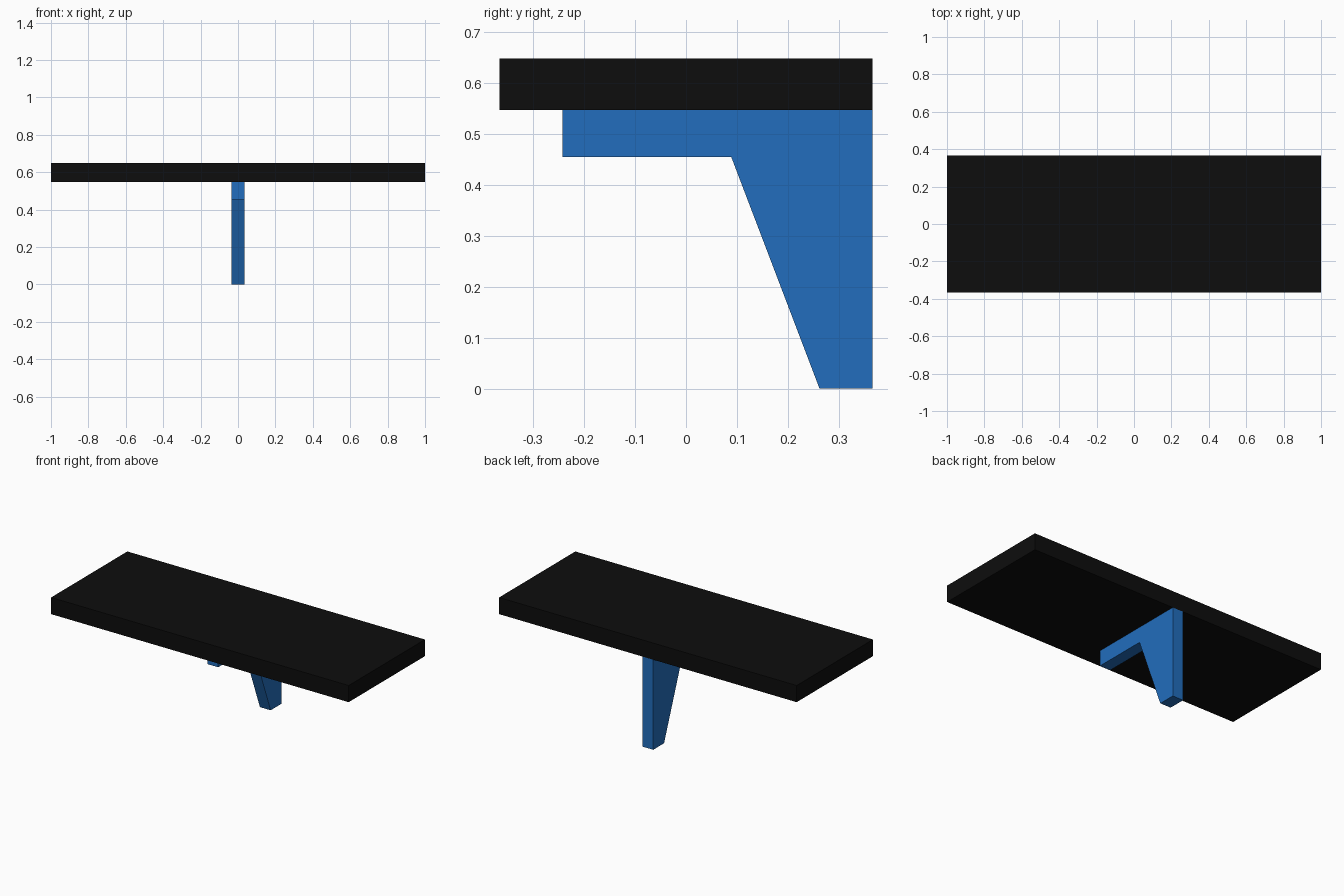
import bpy
import bmesh

cube = bpy.data.objects.get("Cube")
if cube:
    bpy.data.objects.remove(cube, do_unlink=True)


def make_material(name, rgb):
    mat = bpy.data.materials.new(name)
    mat.use_nodes = True
    color = (*rgb, 1)
    mat.diffuse_color = color
    mat.node_tree.nodes["Principled BSDF"].inputs["Base Color"].default_value = color
    return mat


def extrude_profile(name, profile, half_width, mat):
    """Extrude a side profile of (y, z) points symmetrically along x."""
    bm = bmesh.new()
    face = bm.faces.new([bm.verts.new((-half_width, y, z)) for y, z in profile])
    result = bmesh.ops.extrude_face_region(bm, geom=[face])
    moved = [v for v in result["geom"] if isinstance(v, bmesh.types.BMVert)]
    bmesh.ops.translate(bm, verts=moved, vec=(2 * half_width, 0, 0))
    bmesh.ops.recalc_face_normals(bm, faces=bm.faces)
    mesh = bpy.data.meshes.new(name)
    bm.to_mesh(mesh)
    bm.free()
    mesh.materials.append(mat)
    obj = bpy.data.objects.new(name, mesh)
    bpy.context.collection.objects.link(obj)
    return obj


black = make_material("black", (0.004, 0.004, 0.004))
blue = make_material("blue", (0.016, 0.155, 0.51))

back = 0.366      # shared rear plane
underside = 0.547  # where the shelf rests on the bracket
top = 0.648

# Shelf board
extrude_profile("shelf_board", [(-back, underside), (back, underside),
                                (back, top), (-back, top)], 1.0, black)

# Support bracket: arm under the board and a tapering leg at the back
extrude_profile("support_bracket", [(-0.242, underside), (-0.242, 0.454),
                                    (0.089, 0.454), (0.262, 0),
                                    (back, 0), (back, underside)], 0.036, blue)
